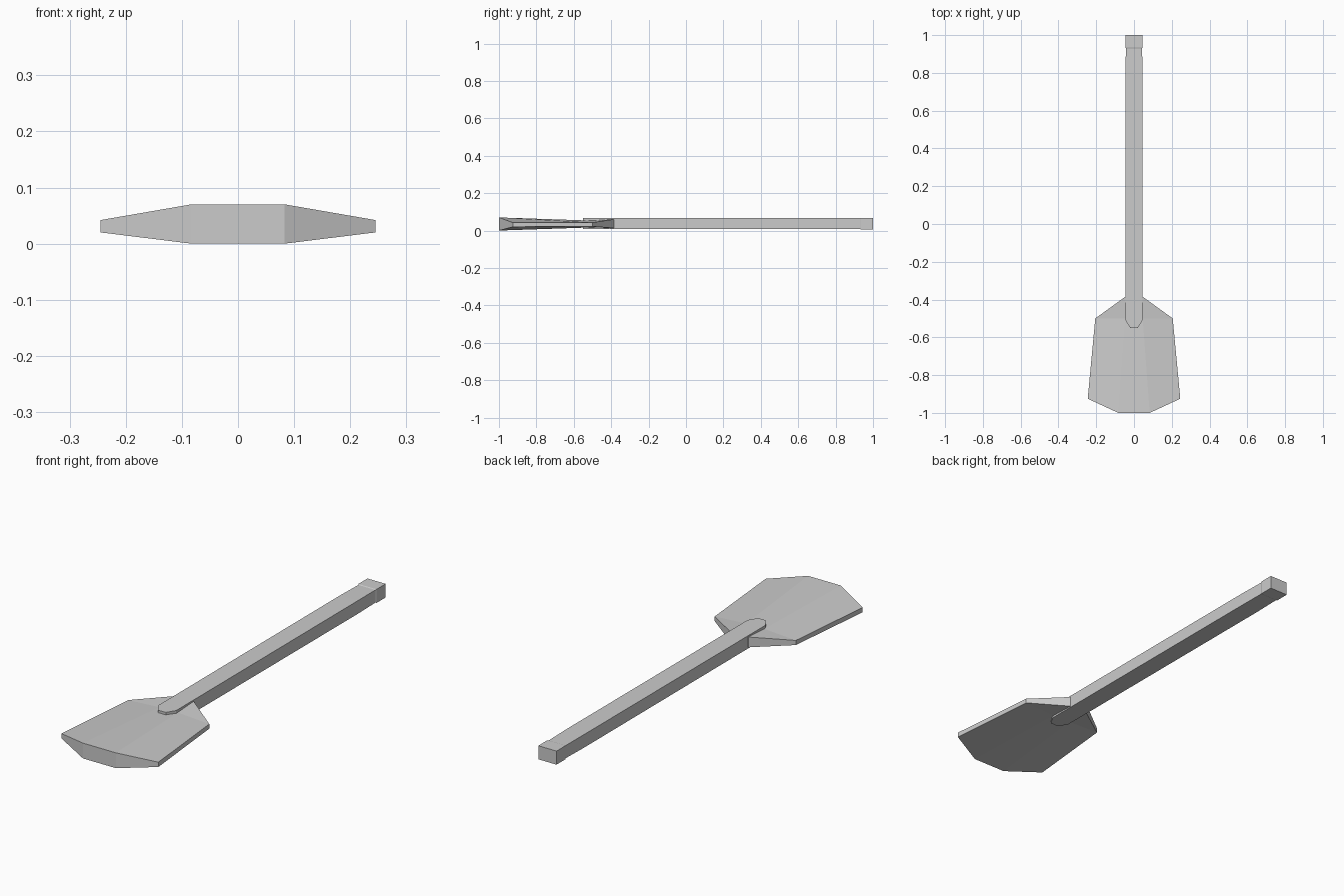
import bpy, bmesh

if "Cube" in bpy.data.objects:
    bpy.data.objects.remove(bpy.data.objects["Cube"])


def finish(name, bm):
    bmesh.ops.recalc_face_normals(bm, faces=bm.faces)
    mesh = bpy.data.meshes.new(name)
    bm.to_mesh(mesh)
    bm.free()
    obj = bpy.data.objects.new(name, mesh)
    bpy.context.collection.objects.link(obj)
    return obj


# Blade: low-poly plate, thick at the middle of the lip, thin at its sides
# each point is x, y, bottom z, top z
lip_in, lip_out = (0.083, -1.0, 0.002, 0.07), (0.245, -0.925, 0.02, 0.042)
mid_in, mid_out = (0.046, -0.5, 0.017, 0.053), (0.205, -0.5, 0.022, 0.043)
neck = (0.046, -0.385, 0.013, 0.06)


def flip(p):
    return (-p[0],) + p[1:]


points = [flip(lip_out), flip(lip_in), lip_in, lip_out,
          flip(mid_out), flip(mid_in), mid_in, mid_out, flip(neck), neck]
panels = [(0, 1, 5, 4), (1, 2, 6, 5), (2, 3, 7, 6),
          (4, 5, 8), (5, 6, 9, 8), (6, 7, 9)]
rim = [0, 1, 2, 3, 7, 9, 8, 4]

bm = bmesh.new()
low = [bm.verts.new((x, y, b)) for x, y, b, t in points]
top = [bm.verts.new((x, y, t)) for x, y, b, t in points]
for panel in panels:
    bm.faces.new([top[i] for i in panel])
    bm.faces.new([low[i] for i in reversed(panel)])
for a, b in zip(rim, rim[1:] + rim[:1]):
    bm.faces.new((low[a], low[b], top[b], top[a]))
finish("blade", bm)

# Shaft: square bar with a narrowed front tip and a faint grip step at the back
# each station is y, half width, half height
stations = [(-0.55, 0.02, 0.029), (-0.51, 0.045, 0.029), (0.8, 0.045, 0.03),
            (0.93, 0.043, 0.029), (0.935, 0.046, 0.031), (1.0, 0.046, 0.031)]
bm = bmesh.new()
rings = [[bm.verts.new((sx * w, y, 0.037 + sz * h))
          for sx, sz in ((-1, -1), (1, -1), (1, 1), (-1, 1))]
         for y, w, h in stations]
for r, s in zip(rings, rings[1:]):
    for i in range(4):
        j = (i + 1) % 4
        bm.faces.new((r[i], r[j], s[j], s[i]))
bm.faces.new(rings[0])
bm.faces.new(rings[-1])
finish("shaft", bm)

for obj in bpy.context.collection.objects:
    for v in obj.data.vertices:
        if obj.name == "blade" and v.co.y < -0.99 and v.co.z < 0.01:
            v.co.z = 0.0  # lip rests on the floor
